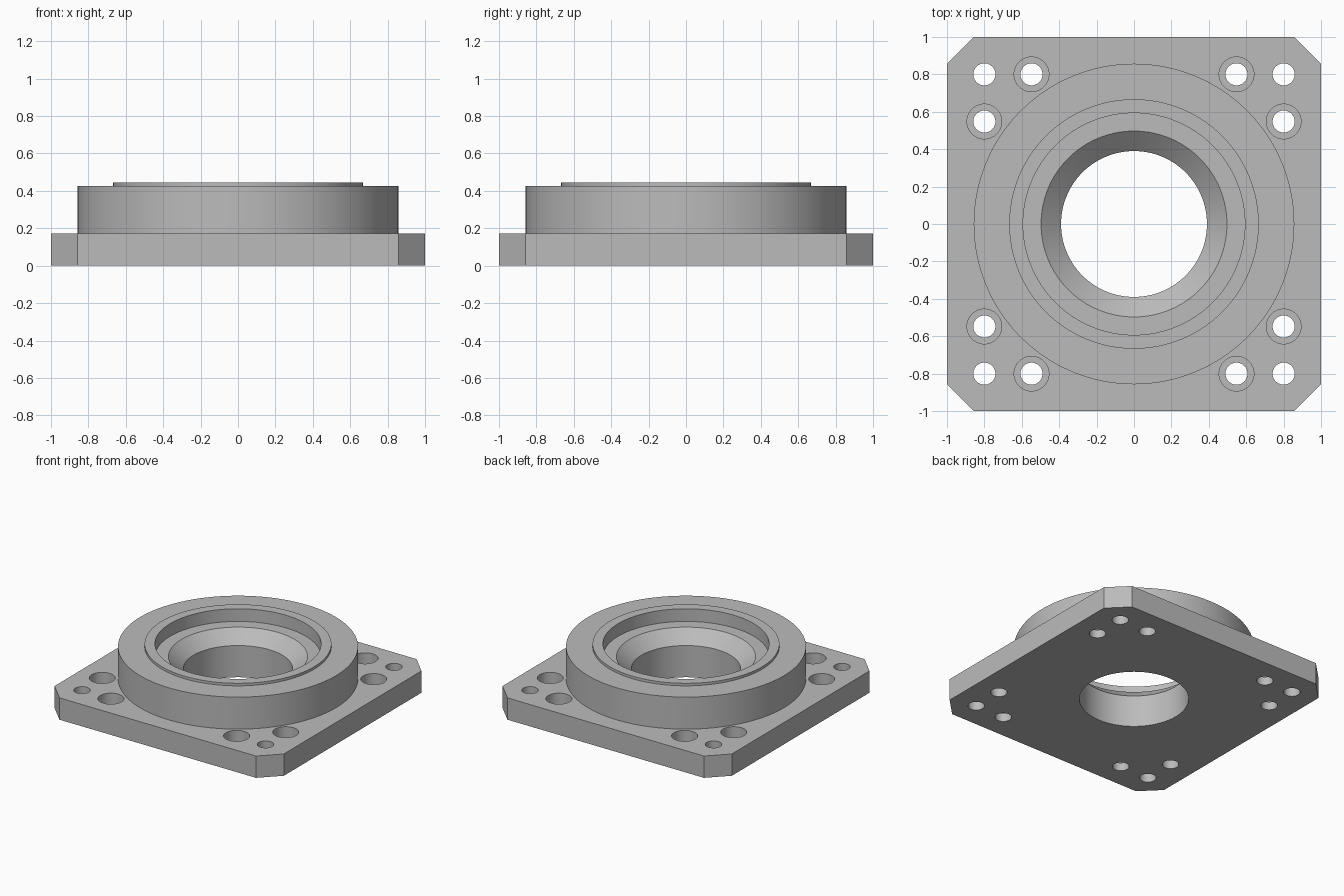
import bpy
import bmesh
import math

old = bpy.data.objects.get("Cube")
if old:
    bpy.data.objects.remove(old, do_unlink=True)

# Single machined-metal colour
GREY = (0.50, 0.50, 0.50, 1.0)
metal = bpy.data.materials.new("machined_grey")
metal.use_nodes = True
metal.diffuse_color = GREY
metal.node_tree.nodes["Principled BSDF"].inputs["Base Color"].default_value = GREY

PLATE_TOP = 0.172
BOSS_TOP = 0.425
LIP_TOP = 0.445


def new_object(name, bm):
    bmesh.ops.recalc_face_normals(bm, faces=bm.faces)
    mesh = bpy.data.meshes.new(name)
    bm.to_mesh(mesh)
    bm.free()
    obj = bpy.data.objects.new(name, mesh)
    bpy.context.collection.objects.link(obj)
    mesh.materials.append(metal)
    return obj


def turned_solid(name, profile, center=(0, 0), segments=128):
    """Solid of revolution from (radius, z) points, capped at both ends."""
    bm = bmesh.new()
    rings = []
    for r, z in profile:
        angles = [2 * math.pi * i / segments for i in range(segments)]
        rings.append([bm.verts.new((center[0] + r * math.cos(a),
                                    center[1] + r * math.sin(a), z)) for a in angles])
    for low, high in zip(rings, rings[1:]):
        for i in range(segments):
            j = (i + 1) % segments
            bm.faces.new((low[i], low[j], high[j], high[i]))
    bm.faces.new(rings[0])
    bm.faces.new(rings[-1])
    return new_object(name, bm)


def combine(target, tool, operation):
    tool.hide_render = True
    mod = target.modifiers.new(operation.lower(), "BOOLEAN")
    mod.operation = operation
    mod.solver = "EXACT"
    mod.object = tool
    bpy.context.view_layer.objects.active = target
    bpy.ops.object.modifier_apply(modifier=mod.name)
    bpy.data.objects.remove(tool, do_unlink=True)


# Square plate with chamfered corners
c = 0.857
outline = [(c, -1), (1, -c), (1, c), (c, 1), (-c, 1), (-1, c), (-1, -c), (-c, -1)]
bm = bmesh.new()
base = bm.faces.new([bm.verts.new((x, y, 0)) for x, y in outline])
extruded = bmesh.ops.extrude_face_region(bm, geom=[base], use_keep_orig=True)
top = [v for v in extruded["geom"] if isinstance(v, bmesh.types.BMVert)]
bmesh.ops.translate(bm, verts=top, vec=(0, 0, PLATE_TOP))
flange = new_object("bearing_flange", bm)

# Round boss with a raised locating lip
boss = turned_solid("boss", [(c, 0.08), (c, BOSS_TOP), (0.667, BOSS_TOP), (0.667, LIP_TOP)])
combine(flange, boss, "UNION")

# Central bore: straight hole, conical seat, flat-bottomed recess
bore = turned_solid("bore_cutter", [(0.39, -0.1), (0.39, 0.25), (0.497, 0.345),
                                    (0.593, 0.345), (0.593, 0.6)])
combine(flange, bore, "DIFFERENCE")

# Each corner: one plain hole and two counterbored bolt holes
HOLE, HEAD, FLOOR = 0.059, 0.093, 0.065
for sx in (-1, 1):
    for sy in (-1, 1):
        plain = turned_solid("hole_cutter", [(HOLE, -0.1), (HOLE, 0.3)],
                             (sx * 0.8, sy * 0.8), 48)
        combine(flange, plain, "DIFFERENCE")
        for x, y in ((0.548, 0.8), (0.8, 0.548)):
            bolt = turned_solid("bolt_cutter", [(HOLE, -0.1), (HOLE, FLOOR),
                                                (HEAD, FLOOR), (HEAD, 0.3)],
                                (sx * x, sy * y), 48)
            combine(flange, bolt, "DIFFERENCE")

# Smooth round walls, crisp machined edges
bpy.ops.object.select_all(action="DESELECT")
flange.select_set(True)
bpy.context.view_layer.objects.active = flange
bpy.ops.object.shade_smooth_by_angle(angle=math.radians(25))
